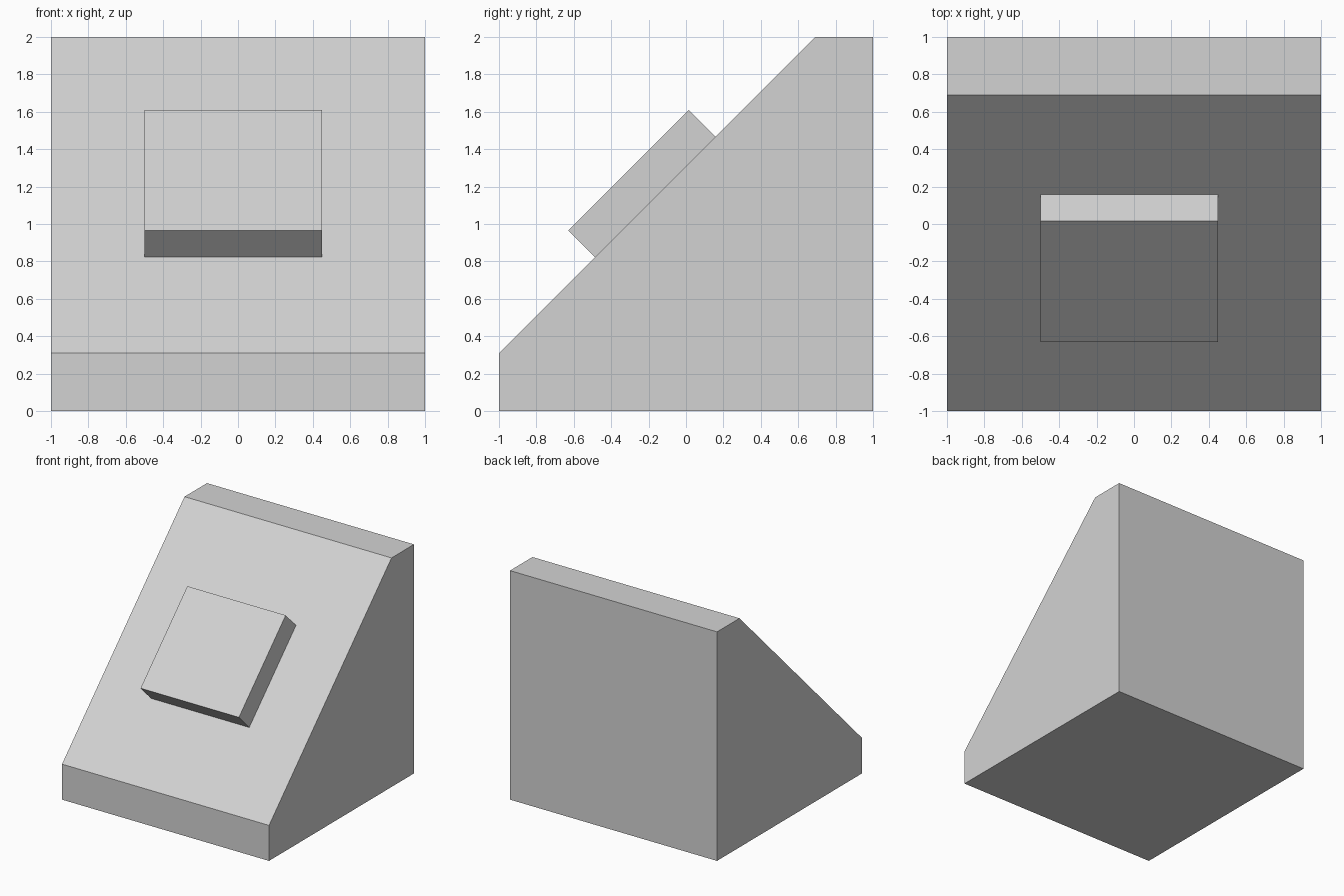
import bpy
import bmesh

old = bpy.data.objects.get("Cube")
if old:
    bpy.data.objects.remove(old, do_unlink=True)

# Single flat colour
grey = bpy.data.materials.new("light_grey")
grey.use_nodes = True
colour = (0.65, 0.65, 0.65, 1.0)
grey.diffuse_color = colour
grey.node_tree.nodes["Principled BSDF"].inputs["Base Color"].default_value = colour


def extrude_profile(name, profile, x_min, x_max):
    """Extrude a side profile of (y, z) points along x into a solid."""
    bm = bmesh.new()
    side = bm.faces.new([bm.verts.new((x_min, y, z)) for y, z in profile])
    grown = bmesh.ops.extrude_face_region(bm, geom=[side], use_keep_orig=True)
    moved = [v for v in grown["geom"] if isinstance(v, bmesh.types.BMVert)]
    bmesh.ops.translate(bm, verts=moved, vec=(x_max - x_min, 0, 0))
    bmesh.ops.recalc_face_normals(bm, faces=bm.faces)
    mesh = bpy.data.meshes.new(name)
    bm.to_mesh(mesh)
    bm.free()
    mesh.materials.append(grey)
    obj = bpy.data.objects.new(name, mesh)
    bpy.context.collection.objects.link(obj)
    return obj


# Block with a 45 degree sloping front
extrude_profile("sloped_block",
                [(-1, 0), (1, 0), (1, 2), (0.69, 2), (-1, 0.31)], -1, 1)

# Raised pad, sunk slightly into the slope
sink = 0.02
extrude_profile("raised_pad",
                [(-0.63, 0.965), (-0.487 + sink, 0.822 - sink),
                 (0.158 + sink, 1.467 - sink), (0.015, 1.61)], -0.5, 0.45)
